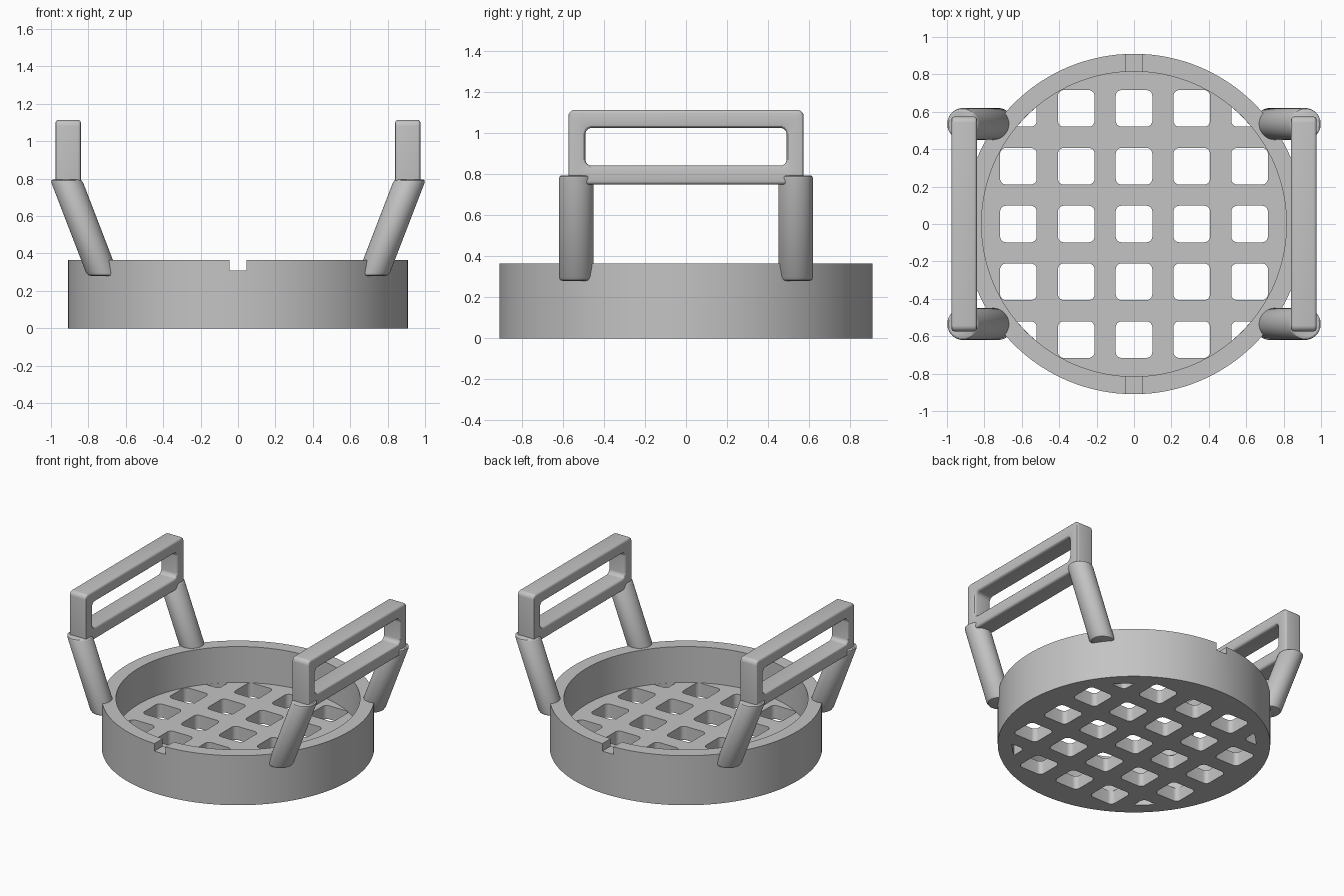
import bpy, bmesh, math

if "Cube" in bpy.data.objects:
    bpy.data.objects.remove(bpy.data.objects["Cube"])

gray = bpy.data.materials.new("light gray")
gray.diffuse_color = (0.55, 0.55, 0.55, 1)
gray.use_nodes = True
gray.node_tree.nodes["Principled BSDF"].inputs["Base Color"].default_value = gray.diffuse_color


def skin(name, shells, cyclic=False):
    """Bridge each shell's rows of points; cap the ends unless cyclic."""
    bm = bmesh.new()
    for rows in shells:
        rings = [[bm.verts.new(p) for p in row] for row in rows]
        n = len(rings[0])
        pairs = list(zip(rings, rings[1:]))
        if cyclic:
            pairs.append((rings[-1], rings[0]))
        else:
            bm.faces.new(rings[0])
            bm.faces.new(rings[-1])
        for a, b in pairs:
            for i in range(n):
                j = (i + 1) % n
                bm.faces.new((a[i], a[j], b[j], b[i]))
    bmesh.ops.recalc_face_normals(bm, faces=bm.faces)
    mesh = bpy.data.meshes.new(name)
    bm.to_mesh(mesh)
    bm.free()
    mesh.materials.append(gray)
    ob = bpy.data.objects.new(name, mesh)
    bpy.context.collection.objects.link(ob)
    return ob


def circle(r, z, n, cx=0, cy=0):
    return [(cx + r * math.cos(2 * math.pi * i / n),
             cy + r * math.sin(2 * math.pi * i / n), z) for i in range(n)]


def rounded_rect(w, h, r, steps=6):
    """2D outline with half sizes w, h and corner radius r."""
    pts = []
    for k, (sx, sy) in enumerate([(1, 1), (-1, 1), (-1, -1), (1, -1)]):
        for i in range(steps + 1):
            a = math.pi / 2 * (k + i / steps)
            pts.append((sx * (w - r) + r * math.cos(a), sy * (h - r) + r * math.sin(a)))
    return pts


def activate(ob):
    bpy.ops.object.select_all(action='DESELECT')
    ob.select_set(True)
    bpy.context.view_layer.objects.active = ob


def boolean(ob, cutter, operation):
    mod = ob.modifiers.new("cut", 'BOOLEAN')
    mod.object, mod.operation, mod.solver = cutter, operation, 'EXACT'
    activate(ob)
    bpy.ops.object.modifier_apply(modifier=mod.name)
    bpy.data.objects.remove(cutter)


def smooth(ob):
    activate(ob)
    bpy.ops.object.shade_smooth_by_angle(angle=math.radians(30))


# Round tray with a thick wall and a floor
R, RI, H, FLOOR = 0.91, 0.815, 0.365, 0.10
tray = skin("tray", [[circle(R, 0, 128), circle(R, H, 128),
                      circle(RI, H, 128), circle(RI, FLOOR, 128)]])

# Grid of rounded square holes, kept inside the wall
outline = rounded_rect(0.098, 0.098, 0.032)
holes = skin("hole_cutter", [
    [[(x + 0.309 * i, y + 0.309 * j, z) for x, y in outline] for z in (-0.1, 0.2)]
    for i in range(-2, 3) for j in range(-2, 3)])
limit = skin("hole_limit", [[circle(RI - 0.001, z, 128) for z in (-0.2, 0.3)]])
boolean(holes, limit, 'INTERSECT')
boolean(tray, holes, 'DIFFERENCE')

# Rim notches at front and back
notch = skin("notch_cutter", [[[(-0.045, y, 0.31), (0.045, y, 0.31),
                                (0.045, y, 0.5), (-0.045, y, 0.5)] for y in (-1, 1)]])
boolean(tray, notch, 'DIFFERENCE')
smooth(tray)

# Handle cross-section: bevel steps as (fraction across, fraction inward)
arc = [(math.sin(a), 1 - math.cos(a)) for a in (0, math.pi / 6, math.pi / 3, math.pi / 2)]
HALF, EDGE, LIP = 0.068, 0.016, 0.017

for sx, side in ((-1, "left"), (1, "right")):
    # Rectangular handle frame with softened edges
    rows = []
    for s, steps in ((-1, arc[::-1]), (1, arc)):       # outer surface
        for f, g in steps:
            x = sx * 0.908 + s * (HALF - EDGE + EDGE * f)
            d = EDGE * g
            rows.append([(x, y, 0.932 + z)
                         for y, z in rounded_rect(0.574 - d, 0.182 - d, 0.032 - d)])
    for s, steps in ((1, arc[::-1]), (-1, arc)):       # opening
        for f, g in steps:
            x = sx * 0.908 + s * (HALF - LIP + LIP * f)
            d = LIP * g
            rows.append([(x, y, 0.934 + z)
                         for y, z in rounded_rect(0.49 + d, 0.092 + d, 0.03 + d)])
    smooth(skin(side + "_handle", [rows], cyclic=True))

    # Slanted legs joining the handle to the tray
    for sy, end in ((-1, "front"), (1, "back")):
        levels = [(0.065, 0.28), (0.079, 0.284), (0.085, 0.298),
                  (0.085, 0.78), (0.081, 0.79), (0.072, 0.795)]
        leg = [circle(r, z, 48, sx * (0.721 + 0.385 * (z - 0.28)), sy * 0.535)
               for r, z in levels]
        smooth(skin(side + "_" + end + "_leg", [leg]))
